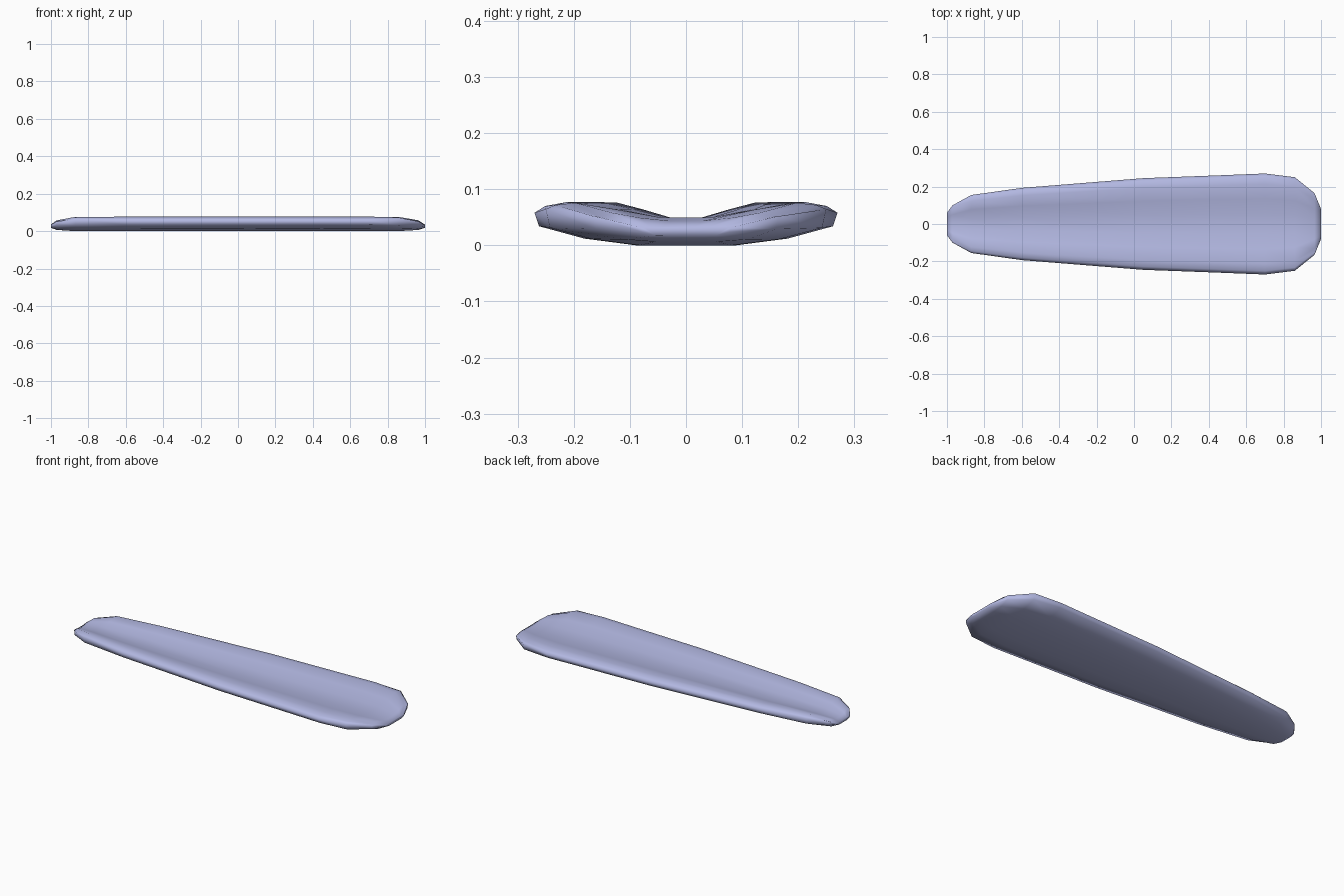
import bpy
import bmesh

cube = bpy.data.objects.get("Cube")
if cube:
    bpy.data.objects.remove(cube, do_unlink=True)

lavender = bpy.data.materials.new("soft_lavender")
lavender.use_nodes = True
colour = (0.45, 0.48, 0.76, 1)
lavender.diffuse_color = colour
lavender.node_tree.nodes["Principled BSDF"].inputs["Base Color"].default_value = colour

# Half cross-section of the dished blade: (fraction of half width, height)
UNDER = [(0.33, 0.0), (0.67, 0.012), (0.97, 0.034)]
UPPER = [(1.0, 0.058), (0.93, 0.07), (0.79, 0.077), (0.5, 0.065), (0.19, 0.05)]

# Stations along the blade: x, half width, width the dish is fitted to, thickness
STATIONS = [
    (-1.0, 0.06, 0.16, 0.3), (-0.97, 0.10, 0.16, 0.75), (-0.87, 0.155, 0.16, 1),
    (-0.6, 0.193, 0.193, 1), (0.05, 0.245, 0.245, 1), (0.45, 0.26, 0.26, 1),
    (0.7, 0.27, 0.27, 1), (0.86, 0.25, 0.26, 1), (0.965, 0.165, 0.26, 0.75),
    (1.0, 0.08, 0.26, 0.3),
]


def height(curve, u):
    """Linear height of a profile curve at fraction u."""
    pts = sorted(curve)
    if u <= pts[0][0]:
        return pts[0][1]
    for (a, za), (b, zb) in zip(pts, pts[1:]):
        if u <= b:
            return za + (zb - za) * (u - a) / (b - a)
    return pts[-1][1]


def section(bm, x, width, dish, thick):
    """Closed ring of vertices across the blade at x."""
    half = []
    for curve in (UNDER, UPPER):
        for f, z in curve:
            u = f * width / dish
            low, high = height(UNDER, u), height(UPPER, u)
            mid = (low + high) / 2
            k = thick
            if thick < 1 and f > 0.9:
                k *= 0.5
            z = mid + k * ((low if curve is UNDER else high) - mid)
            half.append((f * width, z))
    ring = half + [(-y, z) for y, z in reversed(half)]
    return [bm.verts.new((x, y, z)) for y, z in ring]


# Blade: loft through the stations and cap both tips
bm = bmesh.new()
rings = [section(bm, *s) for s in STATIONS]
for a, b in zip(rings, rings[1:]):
    for i in range(len(a)):
        j = (i + 1) % len(a)
        bm.faces.new((a[i], a[j], b[j], b[i]))
for ring in (rings[0], rings[-1]):
    bm.faces.new(ring)
bmesh.ops.recalc_face_normals(bm, faces=bm.faces)
for face in bm.faces:
    face.smooth = True
mesh = bpy.data.meshes.new("blade")
bm.to_mesh(mesh)
bm.free()
mesh.materials.append(lavender)
blade = bpy.data.objects.new("blade", mesh)
bpy.context.collection.objects.link(blade)
